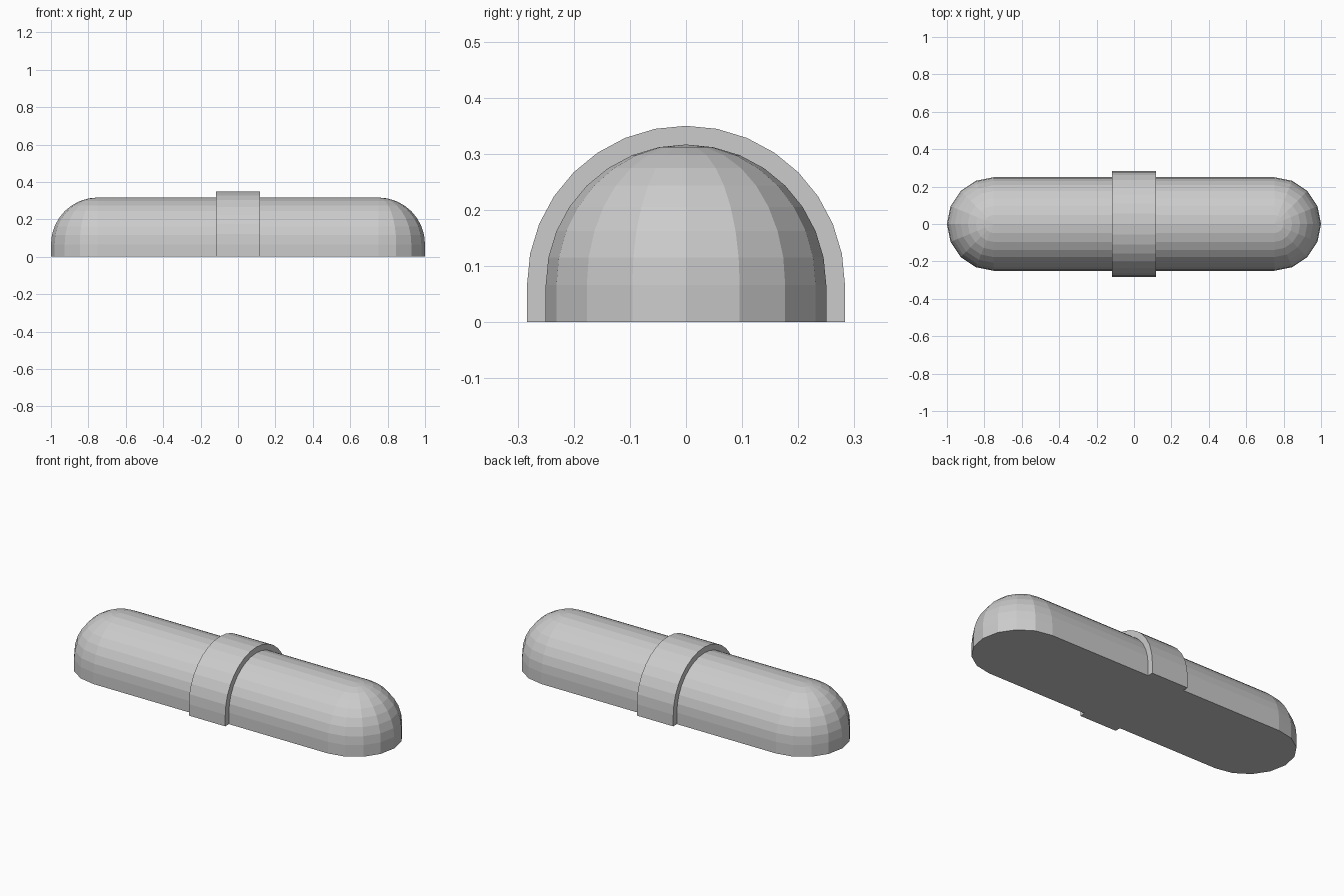
import bpy, bmesh
from math import sin, cos, pi

if "Cube" in bpy.data.objects:
    bpy.data.objects.remove(bpy.data.objects["Cube"])

BASE = 0.0667      # height of the straight skirt under the round top
R_BODY = 0.25
R_BAND = 0.2833
HALF_STRAIGHT = 0.75
HALF_BAND = 0.1167


def finish(bm, name):
    bmesh.ops.remove_doubles(bm, verts=bm.verts, dist=1e-5)
    bmesh.ops.recalc_face_normals(bm, faces=bm.faces)
    mesh = bpy.data.meshes.new(name)
    bm.to_mesh(mesh)
    bm.free()
    obj = bpy.data.objects.new(name, mesh)
    bpy.context.collection.objects.link(obj)
    return obj


def stadium(bm, r, z):
    """Level loop with two half-round ends of 8 sides each."""
    loop = []
    for side, start in ((1, -pi / 2), (-1, pi / 2)):
        for i in range(9):
            a = start + i * pi / 8
            loop.append(bm.verts.new((side * HALF_STRAIGHT + r * cos(a), r * sin(a), z)))
    return loop


# Capsule body: skirt, then stacked loops shrinking to the ridge
bm = bmesh.new()
levels = [(R_BODY, 0)]
levels += [(R_BODY * cos(k * pi / 16), BASE + R_BODY * sin(k * pi / 16)) for k in range(9)]
loops = [stadium(bm, r, z) for r, z in levels]
for low, high in zip(loops, loops[1:]):
    n = len(low)
    for i in range(n):
        j = (i + 1) % n
        bm.faces.new((low[i], low[j], high[j], high[i]))
bm.faces.new(loops[0][::-1])
finish(bm, "capsule_body")


def arch(r):
    """Half-round arch with straight legs, as (y, z) points."""
    arc = [(r * cos(i * pi / 16), BASE + r * sin(i * pi / 16)) for i in range(17)]
    return [(r, 0)] + arc + [(-r, 0)]


# Raised band around the middle, sunk slightly into the body
bm = bmesh.new()
outer, inner = arch(R_BAND), arch(R_BODY - 0.004)
rings = [[bm.verts.new((x, y, z)) for y, z in pts]
         for x, pts in ((-HALF_BAND, outer), (HALF_BAND, outer),
                        (HALF_BAND, inner), (-HALF_BAND, inner))]
for a, b in zip(rings, rings[1:] + rings[:1]):
    for i in range(len(a) - 1):
        bm.faces.new((a[i], a[i + 1], b[i + 1], b[i]))
for end in (0, -1):
    bm.faces.new([ring[end] for ring in rings])
finish(bm, "centre_band")
